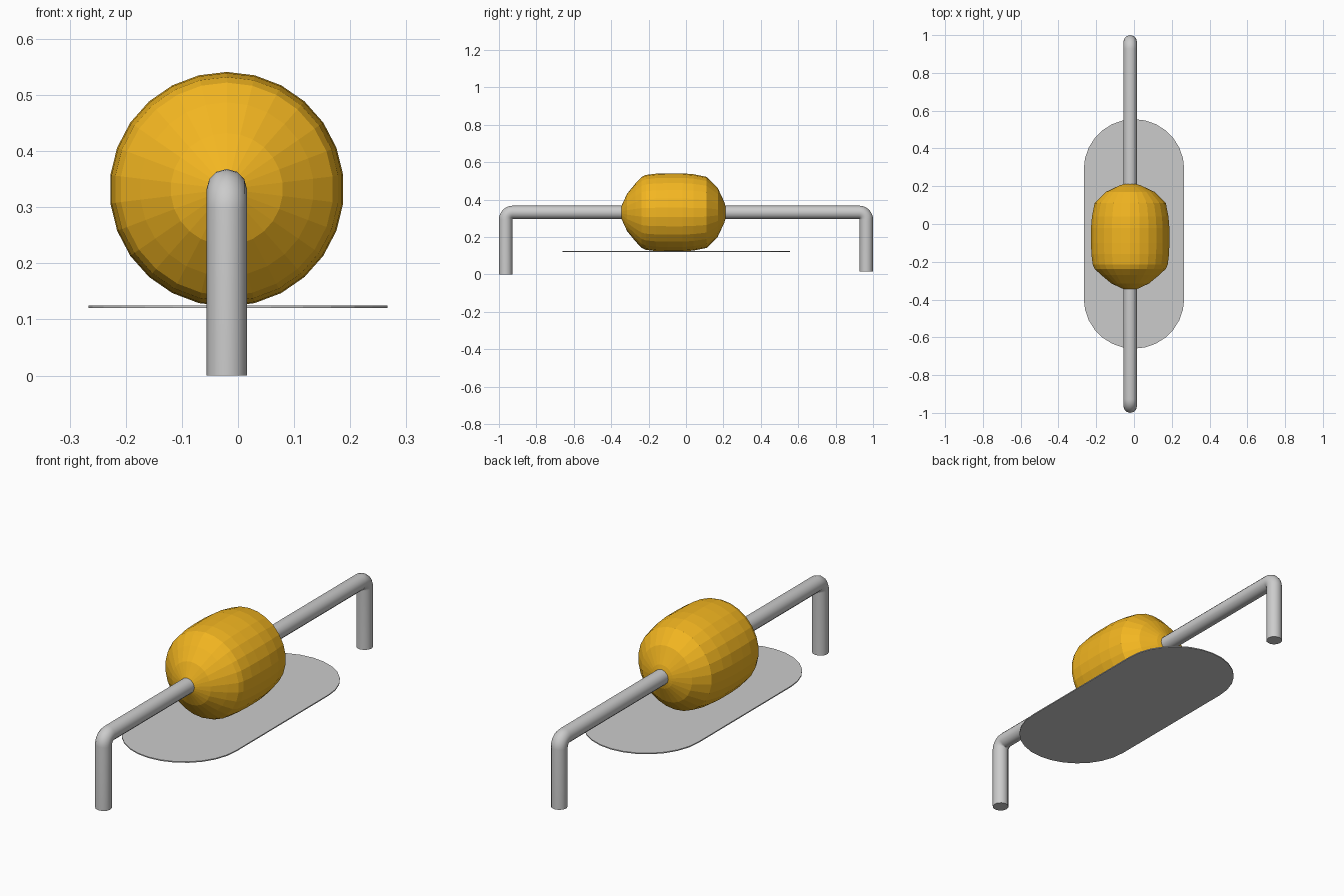
import bpy, bmesh
from math import pi, sin, cos, radians
from mathutils import Vector

if "Cube" in bpy.data.objects:
    bpy.data.objects.remove(bpy.data.objects["Cube"])

CX, CZ = -0.02, 0.332      # axis of the wire and bead
R = 0.036                  # wire radius


def mesh_object(name, bm):
    bmesh.ops.recalc_face_normals(bm, faces=bm.faces[:])
    me = bpy.data.meshes.new(name)
    bm.to_mesh(me)
    bm.free()
    ob = bpy.data.objects.new(name, me)
    bpy.context.collection.objects.link(ob)
    return ob


def smooth(ob, angle):
    bpy.ops.object.select_all(action='DESELECT')
    ob.select_set(True)
    bpy.context.view_layer.objects.active = ob
    bpy.ops.object.shade_smooth_by_angle(angle=radians(angle))


# Bent wire lead: two legs joined by a straight run, tight elbows
def elbow(sign):
    b = 0.038
    cy, cz = 1 - R - b, CZ - b
    return [(CX, sign * (cy + b * cos(i * pi / 16)), cz + b * sin(i * pi / 16))
            for i in range(9)]


path = [(CX, -1 + R, 0)] + elbow(-1) + elbow(1)[::-1] + [(CX, 1 - R, 0.016)]
cu = bpy.data.curves.new("wire_lead", 'CURVE')
cu.dimensions = '3D'
cu.bevel_depth = R
cu.bevel_resolution = 4
cu.use_fill_caps = True
sp = cu.splines.new('POLY')
sp.points.add(len(path) - 1)
for p, co in zip(sp.points, path):
    p.co = (*co, 1)
wire = bpy.data.objects.new("wire_lead", cu)
bpy.context.collection.objects.link(wire)
bpy.context.view_layer.objects.active = wire
wire.select_set(True)
bpy.ops.object.convert(target='MESH')
smooth(bpy.context.view_layer.objects.active, 40)

# Bead body: lathed profile (y, radius) around the wire axis
profile = [(-0.345, 0), (-0.345, 0.035), (-0.315, 0.10), (-0.27, 0.155),
           (-0.237, 0.19), (-0.215, 0.2), (-0.16, 0.207), (-0.10, 0.209),
           (-0.02, 0.209), (0.04, 0.204), (0.11, 0.19), (0.17, 0.13),
           (0.205, 0.055), (0.212, 0.03), (0.212, 0)]
bm = bmesh.new()
vs = [bm.verts.new((CX, y, CZ + r)) for y, r in profile]
es = [bm.edges.new(pair) for pair in zip(vs, vs[1:])]
bmesh.ops.spin(bm, geom=vs + es, cent=(CX, 0, CZ), axis=(0, 1, 0),
               angle=2 * pi, steps=26)
bmesh.ops.remove_doubles(bm, verts=bm.verts[:], dist=1e-4)
bead = mesh_object("bead_body", bm)
mat = bpy.data.materials.new("yellow_ceramic")
mat.diffuse_color = (0.9, 0.47, 0.015, 1)
mat.use_nodes = True
mat.node_tree.nodes["Principled BSDF"].inputs["Base Color"].default_value = mat.diffuse_color
bead.data.materials.append(mat)

# Thin rounded plate under the bead
W, Y0, Y1, N = 0.266, -0.66, 0.555, 14
outline = [(W * cos(i * pi / N), Y1 - W + W * sin(i * pi / N)) for i in range(N + 1)]
outline += [(-W * cos(i * pi / N), Y0 + W - W * sin(i * pi / N)) for i in range(N + 1)]
bm = bmesh.new()
face = bm.faces.new([bm.verts.new((x, y, 0.12)) for x, y in outline])
ext = bmesh.ops.extrude_face_region(bm, geom=[face], use_keep_orig=True)
bmesh.ops.translate(bm, vec=Vector((0, 0, 0.005)),
                    verts=[g for g in ext["geom"] if isinstance(g, bmesh.types.BMVert)])
mesh_object("base_plate", bm)
